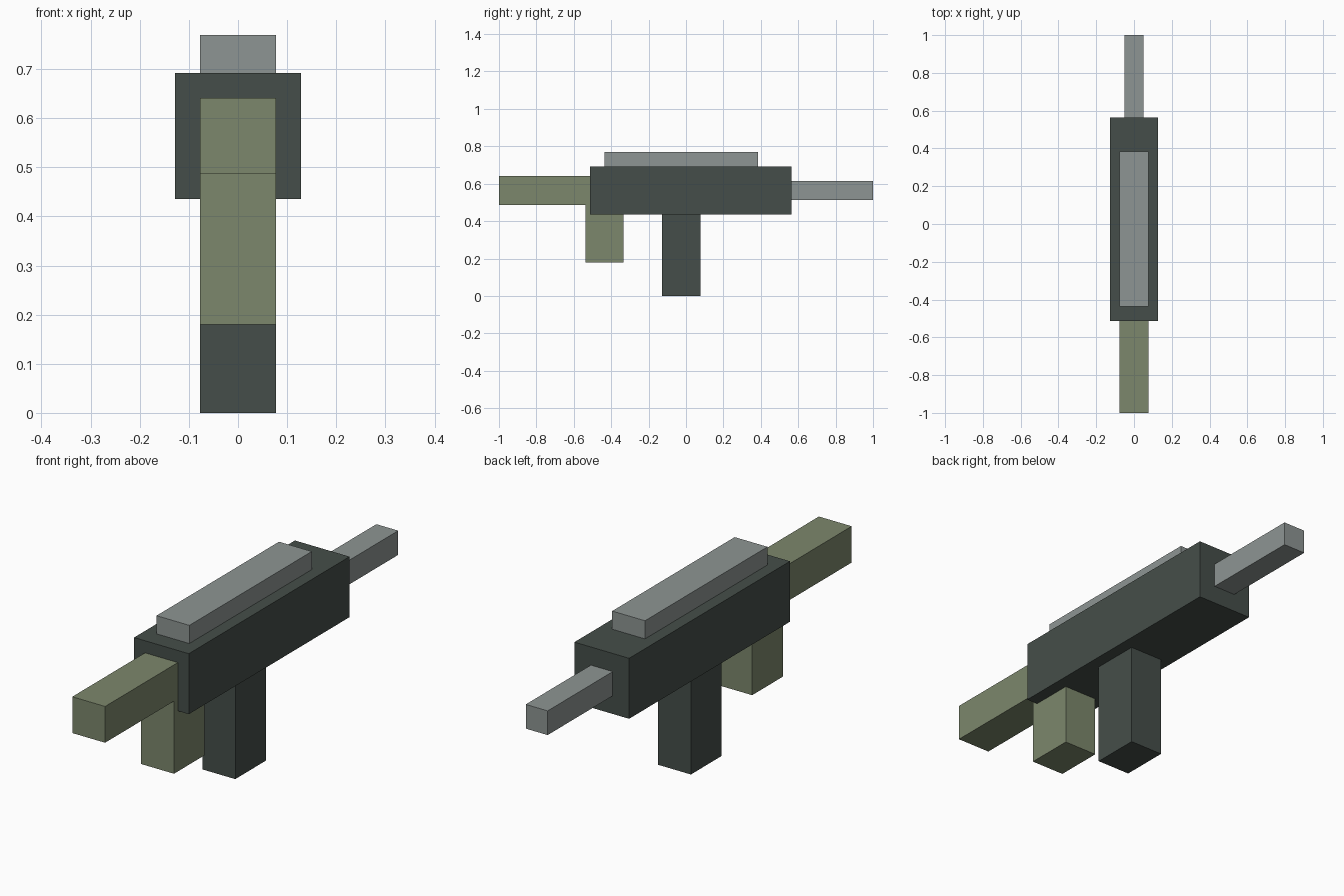
import bpy

cube = bpy.data.objects.get("Cube")
if cube:
    bpy.data.objects.remove(cube, do_unlink=True)

U = 2 / 39  # one modelling unit; the whole length is 39 units


def material(name, rgb):
    mat = bpy.data.materials.new(name)
    mat.use_nodes = True
    mat.diffuse_color = (*rgb, 1)
    mat.node_tree.nodes["Principled BSDF"].inputs["Base Color"].default_value = (*rgb, 1)
    return mat


dark = material("dark green grey", (0.060, 0.076, 0.067))
olive = material("olive green", (0.202, 0.242, 0.150))
grey = material("light grey", (0.270, 0.301, 0.292))


def box(name, width, y_span, z_span, mat):
    """Box centred on x = 0, given in modelling units."""
    (y0, y1), (z0, z1) = y_span, z_span
    bpy.ops.mesh.primitive_cube_add(size=1)
    obj = bpy.context.object
    obj.name = name
    obj.location = (0, (y0 + y1) / 2 * U, (z0 + z1) / 2 * U)
    obj.scale = (width * U, (y1 - y0) * U, (z1 - z0) * U)
    bpy.ops.object.transform_apply(location=False, rotation=False, scale=True)
    obj.data.materials.append(mat)
    return obj


# Main body with the rail on top
box("body", 5, (-10, 11), (8.5, 13.5), dark)
box("top_rail", 3, (-8.5, 7.5), (13.5, 15), grey)

# Parts along the length
box("front_block", 3, (-19.5, -10), (9.5, 12.5), olive)
box("rear_rod", 2, (11, 19.5), (10, 12), grey)

# Parts hanging below
box("front_grip", 3, (-10.5, -6.5), (3.5, 9.5), olive)
box("middle_post", 3, (-2.5, 1.5), (0, 8.5), dark)
